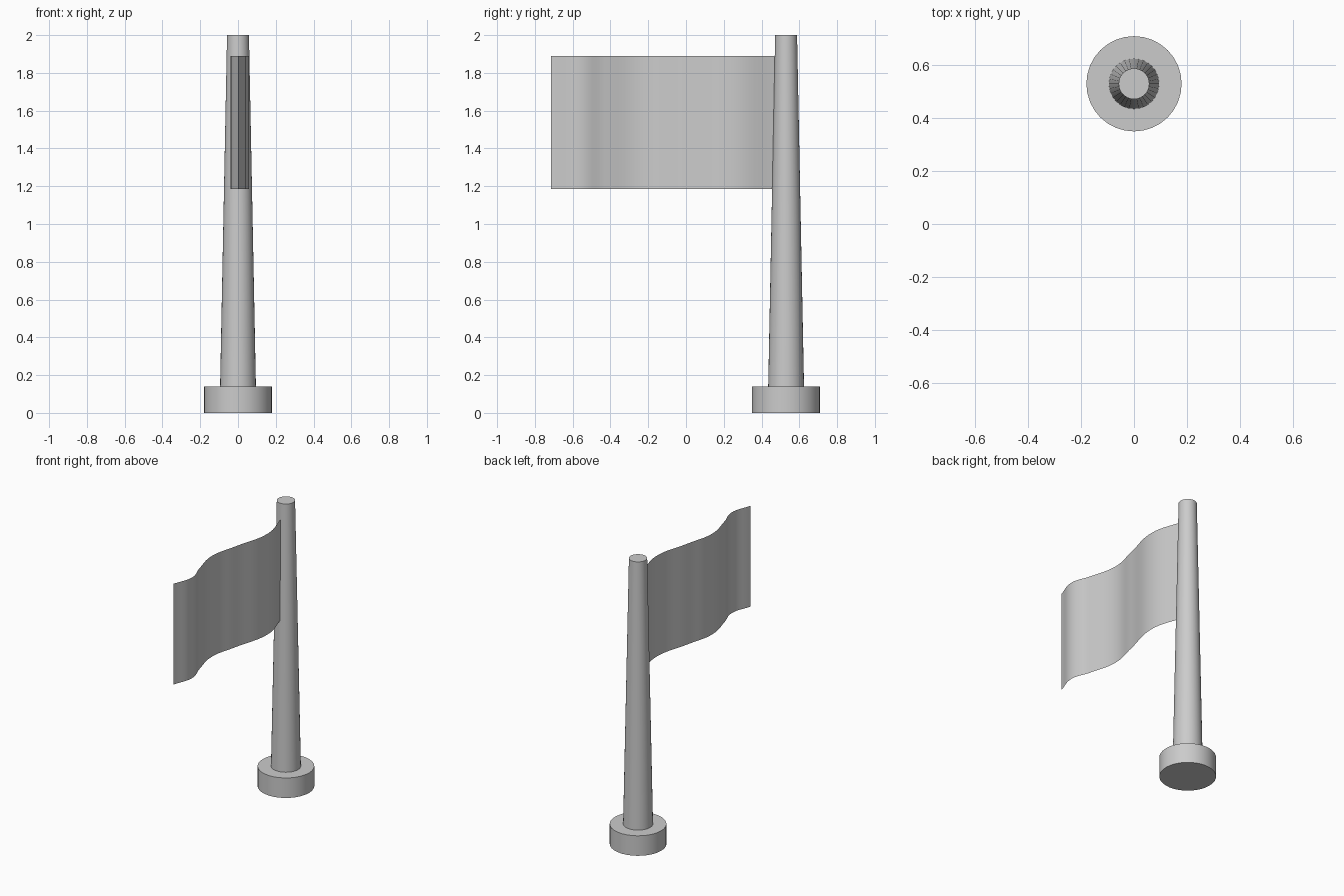
import bpy
import math

if "Cube" in bpy.data.objects:
    bpy.data.objects.remove(bpy.data.objects["Cube"])

POLE_Y = 0.53


def tapered(name, r_bottom, r_top, z0, z1):
    """Upright round part centred on the pole axis."""
    bpy.ops.mesh.primitive_cone_add(vertices=32, radius1=r_bottom, radius2=r_top,
                                    depth=z1 - z0, location=(0, POLE_Y, (z0 + z1) / 2))
    obj = bpy.context.object
    obj.name = name
    bpy.ops.object.shade_smooth_by_angle(angle=math.radians(40))
    return obj


# Base disc and tapering pole
tapered("base", 0.18, 0.18, 0.0, 0.14)
tapered("pole", 0.095, 0.058, 0.13, 2.0)

# Waving flag: a curved top-view path extruded vertically into a thin sheet
path = [(0.0, 0.475), (0.058, 0.25), (0.0, -0.03), (-0.04, -0.23),
        (0.002, -0.43), (0.042, -0.565), (0.0, -0.715)]
curve = bpy.data.curves.new("flag", 'CURVE')
curve.dimensions = '3D'
curve.twist_mode = 'Z_UP'
spline = curve.splines.new('BEZIER')
spline.bezier_points.add(len(path) - 1)
for point, (x, y) in zip(spline.bezier_points, path):
    point.co = (x, y, 0)
    point.handle_left_type = point.handle_right_type = 'AUTO'
spline.resolution_u = 8
curve.extrude = 0.3525
flag = bpy.data.objects.new("flag", curve)
flag.location.z = 1.5375
bpy.context.collection.objects.link(flag)

# Turn the flag into a smooth mesh
bpy.ops.object.select_all(action='DESELECT')
flag.select_set(True)
bpy.context.view_layer.objects.active = flag
bpy.ops.object.convert(target='MESH')
bpy.ops.object.shade_smooth()
